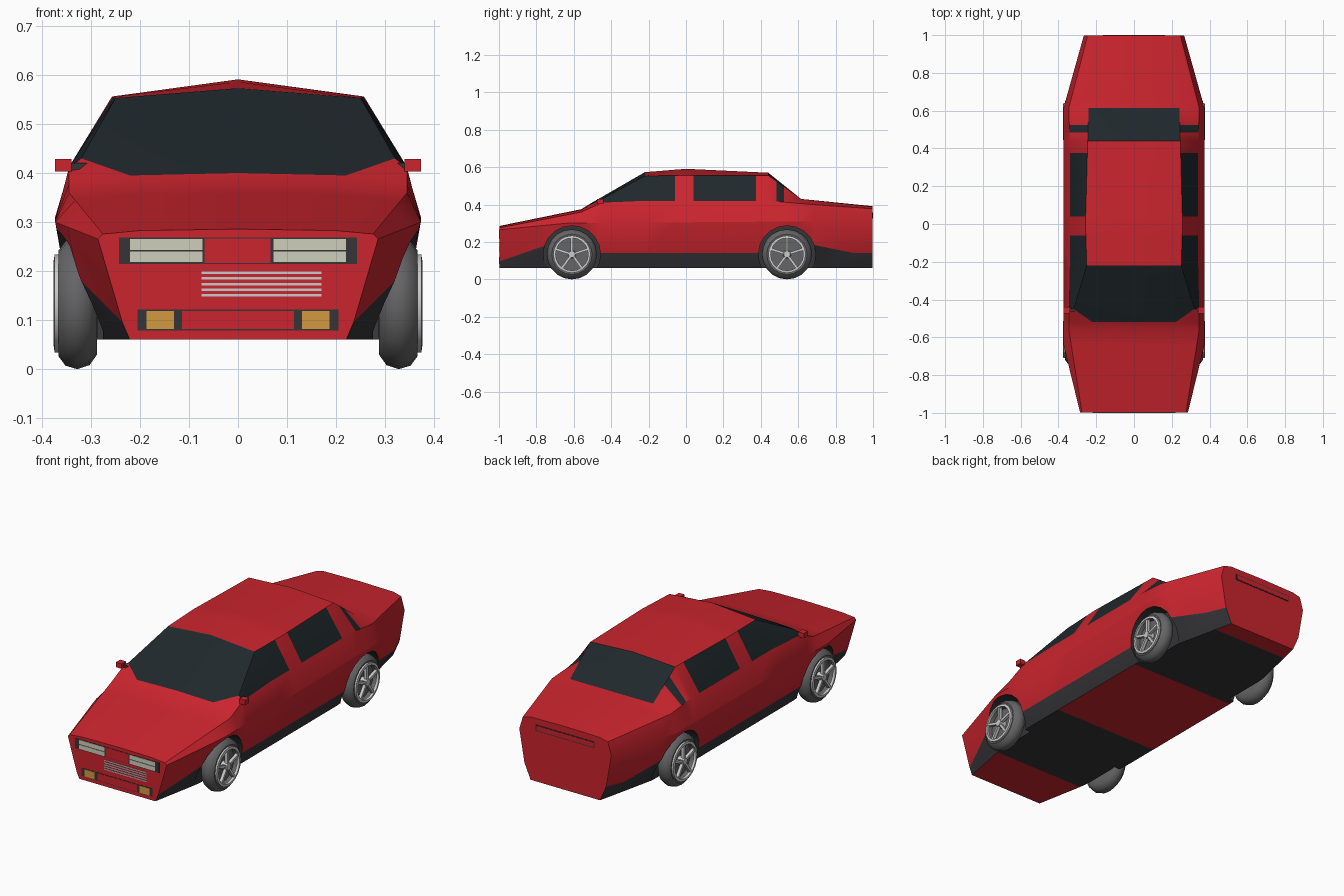
import bpy, bmesh
from math import pi, sin, cos, radians
from mathutils import Matrix, Vector

if "Cube" in bpy.data.objects:
    bpy.data.objects.remove(bpy.data.objects["Cube"])


def material(name, *rgb):
    m = bpy.data.materials.new(name)
    m.diffuse_color = (*rgb, 1)
    m.use_nodes = True
    m.node_tree.nodes["Principled BSDF"].inputs["Base Color"].default_value = m.diffuse_color
    return m


RED = material("red_paint", .60, .018, .027)
DARK = material("dark_trim", .035, .035, .04)
GLASS = material("dark_glass", .014, .021, .025)
LENS = material("pale_lens", .62, .62, .50)
AMBER = material("amber_lens", .65, .32, .05)
SILVER = material("silver", .55, .55, .56)
TYRE = material("tyre_grey", .13, .13, .135)


def make(name, bm, mats, angle=25):
    bmesh.ops.recalc_face_normals(bm, faces=bm.faces)
    me = bpy.data.meshes.new(name)
    bm.to_mesh(me)
    bm.free()
    ob = bpy.data.objects.new(name, me)
    bpy.context.collection.objects.link(ob)
    for m in mats:
        me.materials.append(m)
    smooth(ob, angle)
    return ob


def smooth(ob, angle):
    bpy.ops.object.select_all(action='DESELECT')
    ob.select_set(True)
    bpy.context.view_layer.objects.active = ob
    bpy.ops.object.shade_smooth_by_angle(angle=radians(angle))


def box(name, x, y, z, mat):
    """Box from (min, max) pairs."""
    bm = bmesh.new()
    size = [b - a for a, b in (x, y, z)]
    mid = [(a + b) / 2 for a, b in (x, y, z)]
    bmesh.ops.create_cube(bm, size=1, matrix=Matrix.Translation(mid) @ Matrix.Diagonal((*size, 1)))
    return make(name, bm, [mat])


def lathe(name, profile, y, z, side, mat, n=20, closed=False):
    """Revolve (radius, x) points about an axle."""
    bm = bmesh.new()
    vs = [bm.verts.new((x * side, y, z + r)) for r, x in profile]
    es = [bm.edges.new(p) for p in zip(vs, vs[1:])]
    if closed:
        es.append(bm.edges.new((vs[-1], vs[0])))
    bmesh.ops.spin(bm, geom=vs + es, cent=(0, y, z), axis=(1, 0, 0), angle=2 * pi, steps=n)
    bmesh.ops.remove_doubles(bm, verts=bm.verts, dist=1e-5)
    return make(name, bm, [mat], 40)


def along(table, y):
    """Piecewise linear lookup by y."""
    for a, b in zip(table, table[1:]):
        if y <= b[0]:
            t = (y - a[0]) / (b[0] - a[0])
            return [p + (q - p) * t for p, q in zip(a[1:], b[1:])]
    return list(table[-1][1:])


# Lengthwise body lines: (y, half width, height)
FLOOR = [(-1, .22, .06), (-.74, .27, .06), (-.45, .31, .06), (.4, .31, .06), (.7, .27, .06), (1, .2, .06)]
SILL = [(-1, .235, .095), (-.74, .325, .185), (-.45, .345, .14), (.375, .345, .14),
        (.68, .335, .185), (.9, .275, .14), (1, .235, .14)]
BELT = [(-1, .285, .265), (-.64, .373, .3), (.615, .373, .31), (1, .265, .31)]
SHOULDER = [(-1, .275, .275), (-.56, .345, .36), (-.45, .345, .41), (-.22, .34, .42),
            (.44, .34, .42), (.615, .345, .405), (1, .245, .377)]
EDGE = [(-1, .2, .282), (-.56, .2, .372), (-.52, .22, .395), (-.45, .32, .43), (-.22, .25, .553),
        (0, .257, .556), (.44, .245, .556), (.615, .24, .43), (1, .2, .388)]
CREST = [(-1, 0, .285), (-.56, 0, .375), (-.52, 0, .4), (-.22, 0, .573), (0, 0, .591),
         (.44, 0, .57), (.615, 0, .43), (1, 0, .391)]
STATIONS = [-.997, -.74, -.64, -.56, -.52, -.45, -.22, -.06, 0, .04, .375, .44, .485, .525,
            .615, .68, .9, .997]

# Body shell with glass and sills as face colours
bm = bmesh.new()
rings = []
for y in STATIONS:
    half = [along(t, y) for t in (FLOOR, SILL, BELT, SHOULDER, EDGE, CREST)]
    pts = half + [(-x, z) for x, z in half[-2::-1]]
    rings.append([bm.verts.new((x, y, z)) for x, z in pts])
for s, (a, b) in enumerate(zip(rings, rings[1:])):
    y = (STATIONS[s] + STATIONS[s + 1]) / 2
    for k in range(11):
        f = bm.faces.new((a[k], a[(k + 1) % 11], b[(k + 1) % 11], b[k]))
        band = min(k, 9 - k)
        if k == 10:
            f.material_index = int(-.8 < y < -.3 or .4 < y < .8)
        elif band == 0:
            f.material_index = 1
        elif band == 3 and (-.45 < y < -.06 or .04 < y < .375 or .485 < y < .525):
            f.material_index = 2
        elif band == 4 and (-.52 < y < -.22 or .44 < y < .615):
            f.material_index = 2
bm.faces.new(rings[0])
bm.faces.new(rings[-1])
body = make("car_body", bm, [RED, DARK, GLASS])

# Wheel wells
AXLES = {"front": -.61, "rear": .54}
WZ = .134
for end, wy in AXLES.items():
    for side in (1, -1):
        bm = bmesh.new()
        m = Matrix.Translation((side * .375, wy, WZ)) @ Matrix.Rotation(pi / 2, 4, 'Y')
        bmesh.ops.create_cone(bm, cap_ends=True, segments=20, radius1=.153, radius2=.153, depth=.2, matrix=m)
        for f in bm.faces:
            f.material_index = 1
        cutter = make("well_cutter", bm, [RED, DARK, GLASS])
        cutter.hide_render = True
        mod = body.modifiers.new("well", 'BOOLEAN')
        mod.operation, mod.object, mod.solver = 'DIFFERENCE', cutter, 'EXACT'
        bpy.context.view_layer.objects.active = body
        bpy.ops.object.modifier_apply(modifier=mod.name)
        bpy.data.objects.remove(cutter)
smooth(body, 25)

# Wheels: tyre, rim ring, hub and five spokes
tyre = [(0, .295), (.07, .287), (.105, .288), (.126, .303), (.134, .328), (.127, .352),
        (.108, .366), (.095, .364), (.09, .34), (0, .34)]
ring = [(.087, .362), (.1, .362), (.1, .374), (.087, .376)]
hub = [(0, .375), (.018, .375), (.022, .34), (0, .34)]
for end, wy in AXLES.items():
    for side, tag in ((1, "right"), (-1, "left")):
        name = f"{end}_{tag}_"
        lathe(name + "tyre", tyre, wy, WZ, side, TYRE)
        lathe(name + "rim", ring, wy, WZ, side, SILVER, closed=True)
        lathe(name + "hub", hub, wy, WZ, side, SILVER, 10)
        bm = bmesh.new()
        for i in range(5):
            rot = Matrix.Rotation(2 * pi * i / 5, 4, 'X')
            bar = Matrix.Translation((.363, 0, .053)) @ Matrix.Diagonal((.016, .013, .075, 1))
            bmesh.ops.create_cube(bm, size=1, matrix=Matrix.Translation((0, wy, WZ)) @ rot @ bar)
        for v in bm.verts:
            v.co.x *= side
        make(name + "spokes", bm, [SILVER])

# Front panel: headlamps, grille bars and indicators
FRONT = -.99
box("headlamp_surround", (-.243, .243), (-.998, FRONT), (.214, .268), DARK)
box("headlamp_centre", (-.068, .066), (-.999, FRONT), (.216, .266), RED)
box("indicator_surround", (-.205, .205), (-.998, FRONT), (.079, .122), DARK)
box("indicator_centre", (-.114, .114), (-.999, FRONT), (.082, .119), RED)
for s in (1, -1):
    span = lambda a, b: tuple(sorted((s * a, s * b)))
    for z in (.218, .243):
        box("headlamp_lens", span(.072, .22), (-1, FRONT), (z, z + .022), LENS)
    box("indicator_lens", span(.131, .187), (-1, FRONT), (.082, .119), AMBER)
    # Door mirrors
    box("mirror_arm", span(.3, .345), (-.462, -.44), (.405, .42), DARK)
    box("mirror_shell", span(.34, .373), (-.475, -.44), (.403, .429), RED)
for i in range(5):
    z = .148 + i * .0115
    box("grille_bar", (-.074, .17), (-1, FRONT), (z, z + .005), SILVER)

# Rear lamp strip
box("rear_lamp_strip", (-.17, .17), (.99, .999), (.325, .357), DARK)
box("rear_lamp_lens", (-.165, .165), (.99, 1), (.329, .353), RED)
